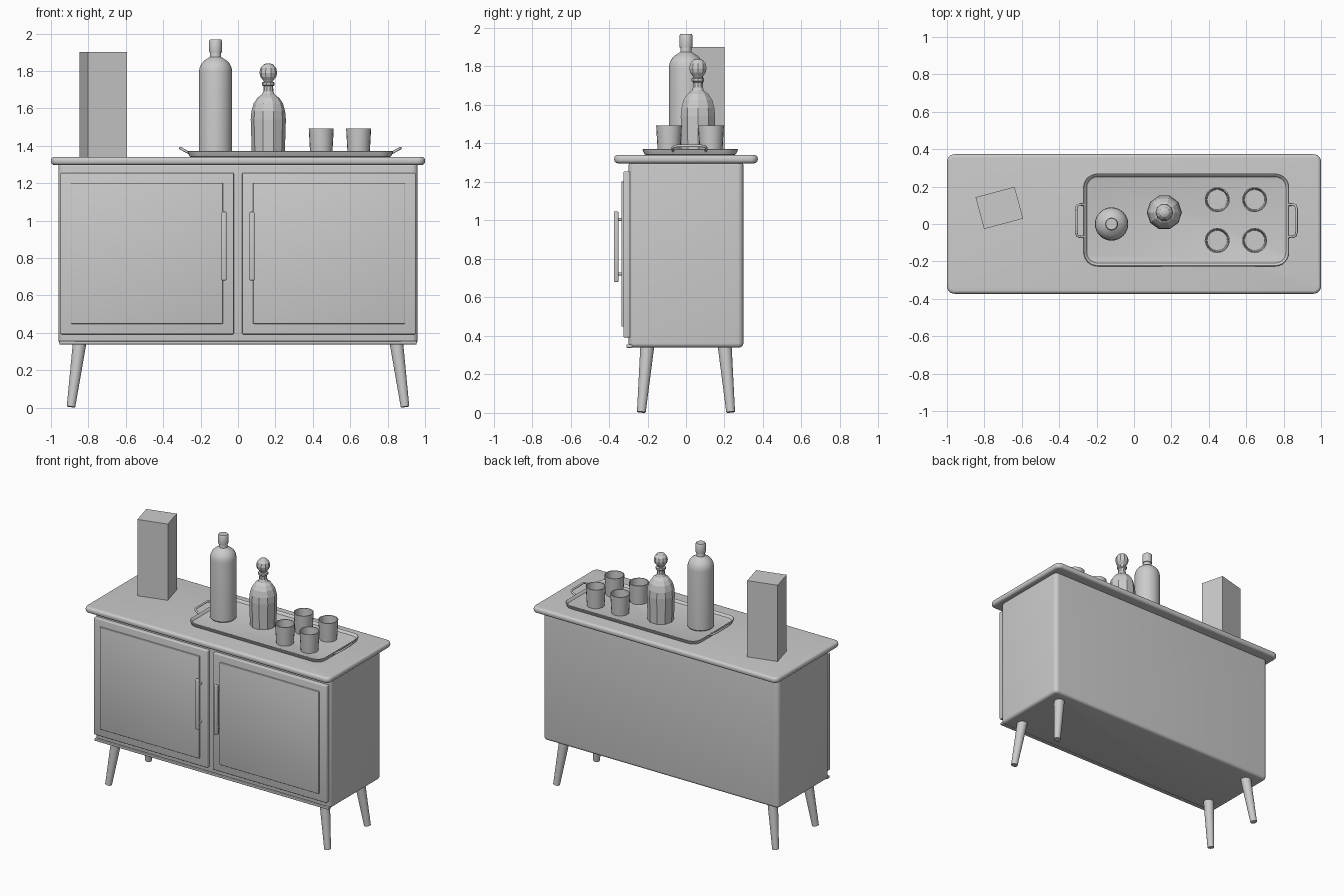
import bpy, bmesh
from math import sin, cos, pi, radians
from mathutils import Vector

if "Cube" in bpy.data.objects:
    bpy.data.objects.remove(bpy.data.objects["Cube"])


def finish(name, bm, angle=35):
    bmesh.ops.recalc_face_normals(bm, faces=bm.faces)
    me = bpy.data.meshes.new(name)
    bm.to_mesh(me)
    bm.free()
    ob = bpy.data.objects.new(name, me)
    bpy.context.collection.objects.link(ob)
    bpy.ops.object.select_all(action='DESELECT')
    ob.select_set(True)
    bpy.context.view_layer.objects.active = ob
    if angle:
        bpy.ops.object.shade_smooth_by_angle(angle=radians(angle))
    return ob


def loft(name, rings, angle=35, capped=True):
    """Skin a list of equal-length point rings, capping both ends."""
    bm = bmesh.new()
    vs = [[bm.verts.new(p) for p in r] for r in rings]
    n = len(rings[0])
    for a, b in zip(vs, vs[1:]):
        for i in range(n):
            j = (i + 1) % n
            bm.faces.new((a[i], a[j], b[j], b[i]))
    if capped:
        bm.faces.new(vs[0][::-1])
        bm.faces.new(vs[-1])
    return finish(name, bm, angle)


def round_rect(cx, cy, hx, hy, r, z, seg=6):
    pts = []
    for k, (sx, sy) in enumerate([(1, 1), (-1, 1), (-1, -1), (1, -1)]):
        for i in range(seg + 1):
            a = (k + i / seg) * pi / 2
            pts.append((cx + sx * (hx - r) + r * cos(a), cy + sy * (hy - r) + r * sin(a), z))
    return pts


def slab(name, cx, cy, hx, hy, r, profile):
    return loft(name, [round_rect(cx, cy, hx - d, hy - d, max(r - d, .004), z) for d, z in profile])


def lathe(name, cx, cy, profile, n=32, angle=35):
    return loft(name, [[(cx + r * cos(2 * pi * i / n), cy + r * sin(2 * pi * i / n), z)
                        for i in range(n)] for r, z in profile], angle)


def box(name, x0, x1, y0, y1, z0, z1, bevel=0.0):
    bm = bmesh.new()
    bmesh.ops.create_cube(bm, size=1)
    for v in bm.verts:
        v.co = ((x0 + x1) / 2 + v.co.x * (x1 - x0), (y0 + y1) / 2 + v.co.y * (y1 - y0),
                (z0 + z1) / 2 + v.co.z * (z1 - z0))
    if bevel:
        bmesh.ops.bevel(bm, geom=bm.edges[:], offset=bevel, segments=3, profile=.5, affect='EDGES')
    return finish(name, bm)


def rod(name, p, q, r0, r1, n=20):
    p, q = Vector(p), Vector(q)
    d = (q - p).normalized()
    u = d.orthogonal().normalized()
    w = d.cross(u)
    return loft(name, [[c + r * (u * cos(2 * pi * i / n) + w * sin(2 * pi * i / n)) for i in range(n)]
                       for c, r in ((p, r0), (q, r1))])


def round_edge(z0, z1, r, seg=5):
    """Inset/height profile with rounded lower and upper edges."""
    lo = [(r - r * sin(i / seg * pi / 2), z0 + r - r * cos(i / seg * pi / 2)) for i in range(seg + 1)]
    return lo + [(d, z1 - (z - z0)) for d, z in reversed(lo)]


# Cabinet body, top board and bottom trim
slab("cabinet_body", 0, 0, .96, .298, .03, round_edge(.34, 1.31, .022))
slab("top_board", 0, 0, 1, .373, .04, round_edge(1.297, 1.34, .018))
box("bottom_trim", -.955, .955, -.31, -.28, .338, .356, .004)

# Doors with raised panels and bar handles
for side, s in (("left", -1), ("right", 1)):
    def xs(a, b):
        return sorted((s * a, s * b))
    box(side + "_door", *xs(.022, .95), -.326, -.29, .392, 1.254, .006)
    box(side + "_door_panel", *xs(.081, .893), -.336, -.31, .448, 1.202, .004)
    box(side + "_handle", *xs(.062, .088), -.375, -.351, .68, 1.047, .006)
    for z in (.722, 1.005):
        rod(side + "_handle_post", (s * .075, -.358, z), (s * .075, -.325, z), .009, .009, 12)

# Splayed tapered legs
for sx in (-1, 1):
    for name, sy in (("front_leg", -1), ("back_leg", 1)):
        rod(name, (sx * .893, sy * .232, .004), (sx * .845, sy * .2, .36), .023, .037)

# Serving tray with flared rim
slab("tray", .28, .022, .55, .248, .075,
     [(.02, 1.34), (.012, 1.343), (.002, 1.362), (0, 1.368), (.004, 1.371),
      (.01, 1.368), (.018, 1.354), (.024, 1.352)])

# Tray handles, raised U shaped tubes
for s in (-1, 1):
    cu = bpy.data.curves.new("tray_handle", 'CURVE')
    cu.dimensions = '3D'
    cu.bevel_depth = .007
    cu.bevel_resolution = 2
    cu.use_fill_caps = True
    path = [(.543, -.085), (.57, -.087), (.584, -.08), (.589, -.062)]
    path += [(x, -y) for x, y in reversed(path)]
    sp = cu.splines.new('POLY')
    sp.points.add(len(path) - 1)
    for pt, (x, y) in zip(sp.points, path):
        pt.co = (.28 + s * x, .018 + y, 1.362 + (x - .543) * .55, 1)
    bpy.context.collection.objects.link(bpy.data.objects.new("tray_handle", cu))

# Tall bottle with cap
lathe("tall_bottle", -.12, 0,
      [(.082, 1.352), (.089, 1.36), (.089, 1.79), (.086, 1.815), (.076, 1.838), (.06, 1.855),
       (.042, 1.867), (.03, 1.875), (.028, 1.9)])
lathe("bottle_cap", -.12, 0, [(.033, 1.898), (.034, 1.903), (.034, 1.962), (.03, 1.968)])

# Ten-sided decanter and faceted stopper
lathe("decanter", .162, .062,
      [(.088, 1.352), (.094, 1.54), (.09, 1.585), (.078, 1.627), (.058, 1.656), (.034, 1.674),
       (.027, 1.69), (.026, 1.718), (.034, 1.724), (.034, 1.738), (.025, 1.742)], 10, 0)
lathe("decanter_stopper", .162, .062,
      [(.02, 1.735), (.026, 1.748), (.042, 1.768), (.047, 1.79), (.042, 1.815), (.026, 1.834),
       (.01, 1.84)], 10, 0)

# Four hollow tumblers
for x in (.445, .645):
    for y in (-.088, .13):
        lathe("tumbler", x, y, [(.059, 1.352), (.067, 1.493), (.061, 1.493), (.054, 1.365)], 20)

# Plain tall box on the left
b = box("tall_box", -.108, .108, -.088, .088, 1.338, 1.902)
b.location = (-.72, .086, 0)
b.rotation_euler.z = radians(15)
